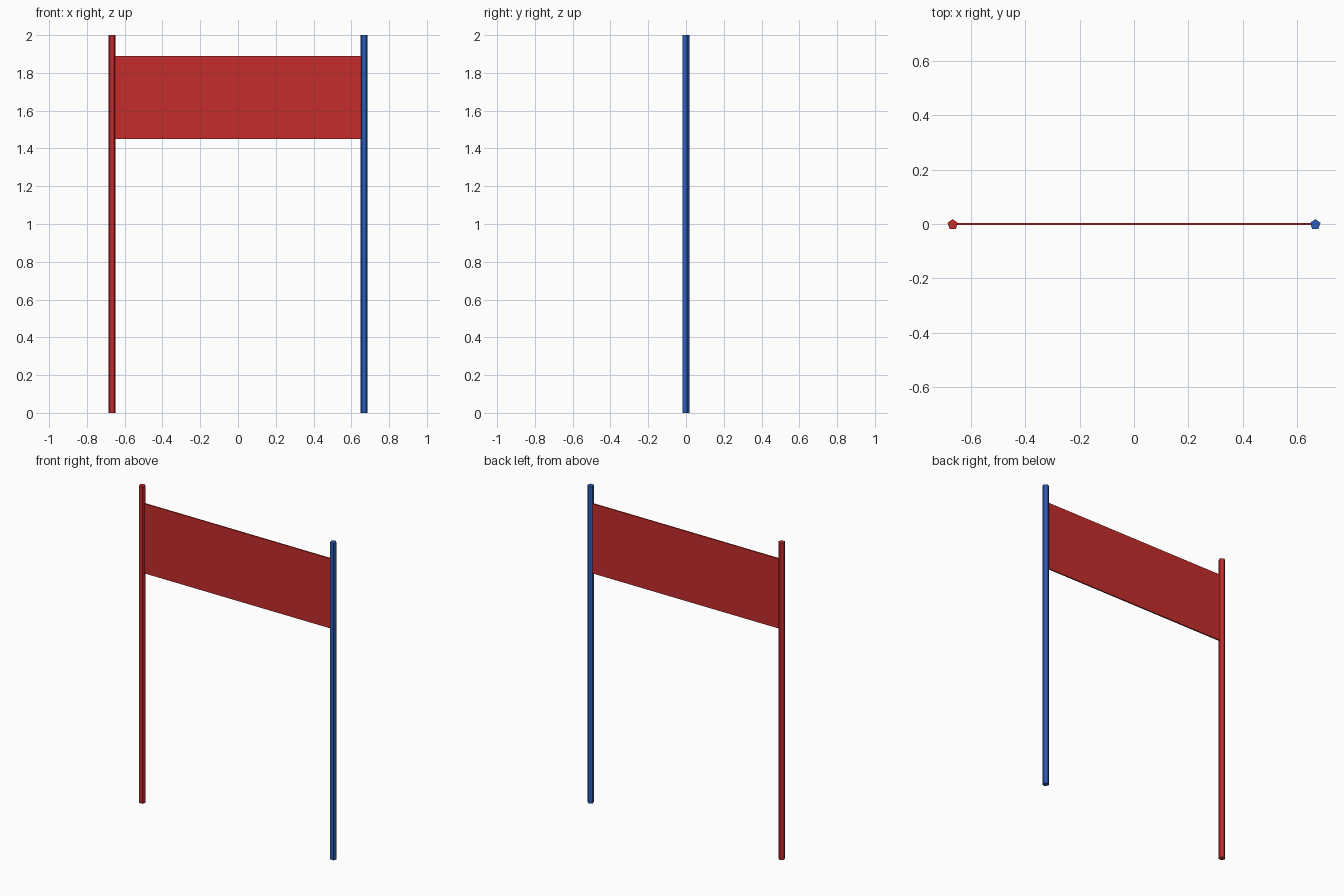
import bpy

default_cube = bpy.data.objects.get("Cube")
if default_cube:
    bpy.data.objects.remove(default_cube, do_unlink=True)


def make_material(name, rgb):
    mat = bpy.data.materials.new(name)
    mat.use_nodes = True
    color = (*rgb, 1.0)
    mat.diffuse_color = color
    mat.node_tree.nodes["Principled BSDF"].inputs["Base Color"].default_value = color
    return mat


red = make_material("red", (0.56, 0.025, 0.025))
blue = make_material("blue", (0.025, 0.11, 0.48))

POLE_X = 0.667
POLE_RADIUS = 0.02
HEIGHT = 2.0


def add_pole(name, x, mat):
    bpy.ops.mesh.primitive_cylinder_add(
        vertices=5, radius=POLE_RADIUS, depth=HEIGHT, location=(x, -0.002, HEIGHT / 2))
    pole = bpy.context.object
    pole.name = name
    pole.data.materials.append(mat)


# Five-sided poles
add_pole("right_pole", -POLE_X, red)
add_pole("left_pole", POLE_X, blue)

# Thin banner stretched between the poles
bottom, top = 1.45, 1.89
bpy.ops.mesh.primitive_cube_add(size=1, location=(0, 0, (bottom + top) / 2))
banner = bpy.context.object
banner.name = "banner"
banner.scale = (2 * POLE_X, 0.009, top - bottom)
bpy.ops.object.transform_apply(location=False, rotation=False, scale=True)
banner.data.materials.append(red)
